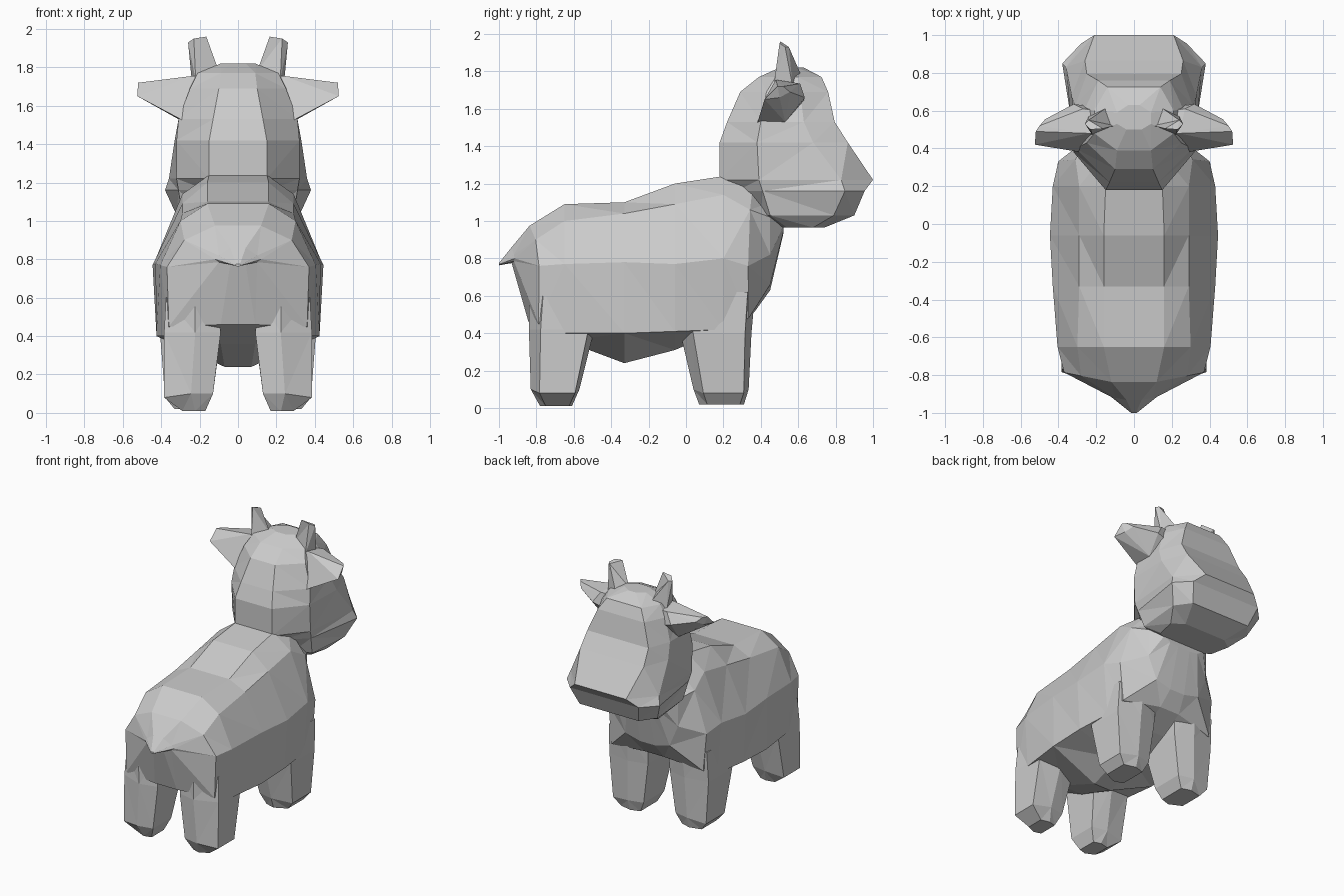
import bpy, bmesh


def loft(name, rings, side=1):
    """Skin closed rings of 3D points, cap both ends; side=-1 mirrors in x."""
    bm = bmesh.new()
    loops = [[bm.verts.new((x * side, y, z)) for x, y, z in r] for r in rings]
    n = len(loops[0])
    for a, b in zip(loops, loops[1:]):
        for i in range(n):
            j = (i + 1) % n
            bm.faces.new((a[i], a[j], b[j], b[i]))
    bm.faces.new(loops[0])
    bm.faces.new(loops[-1])
    bmesh.ops.triangulate(bm, faces=bm.faces)
    bmesh.ops.recalc_face_normals(bm, faces=bm.faces)
    me = bpy.data.meshes.new(name)
    bm.to_mesh(me)
    bm.free()
    ob = bpy.data.objects.new(name, me)
    bpy.context.collection.objects.link(ob)
    return ob


def mirrored(half):
    return half + [(-x, y, z) for x, y, z in reversed(half)]


# Body: sections from tail to chest (y, sweep of y with x, half outline (x, z) top to belly)
body = [
    (-1.00, 0, [(.01, .775), (.015, .77), (.015, .768), (.01, .765), (.005, .763)]),
    (-0.94, .2, [(.04, .86), (.10, .82), (.12, .80), (.10, .785), (.04, .775)]),
    (-0.86, .2, [(.12, .975), (.28, .90), (.37, .76), (.36, .45), (.09, .46)]),
    (-0.65, 0, [(.16, 1.09), (.30, 1.00), (.405, .77), (.385, .40), (.09, .36)]),
    (-0.33, 0, [(.16, 1.10), (.29, 1.04), (.43, .78), (.425, .40), (.07, .24)]),
    (-0.06, 0, [(.16, 1.20), (.29, 1.09), (.445, .77), (.425, .41), (.08, .31)]),
    (0.20, 0, [(.15, 1.24), (.29, 1.14), (.43, .80), (.40, .42), (.08, .43)]),
    (0.38, -.12, [(.16, 1.22), (.31, 1.06), (.40, .76), (.375, .48), (.08, .52)]),
    (0.45, 0, [(.15, 1.10), (.25, 1.02), (.25, .82), (.18, .66), (.06, .63)]),
    (0.52, 0, [(.10, 1.06), (.17, 1.02), (.17, .97), (.12, .94), (.05, .93)]),
]
loft("body", [mirrored([(x, y + k * x, z) for x, z in half]) for y, k, half in body])

# Head: horizontal sections from jaw to crown, half outline (x, y) back to front
head = [
    (0.965, [(.14, .50), (.22, .54), (.25, .68), (.17, .74)]),
    (1.03, [(.17, .40), (.29, .45), (.32, .79), (.24, .90)]),
    (1.16, [(.16, .27), (.31, .41), (.38, .85), (.28, .955)]),
    (1.22, [(.15, .18), (.32, .39), (.36, .83), (.21, 1.00)]),
    (1.42, [(.15, .18), (.32, .38), (.33, .68), (.26, .865)]),
    (1.53, [(.13, .22), (.31, .40), (.31, .63), (.25, .795)]),
    (1.69, [(.10, .29), (.25, .43), (.26, .61), (.19, .76)]),
    (1.77, [(.09, .39), (.21, .48), (.21, .60), (.14, .725)]),
    (1.82, [(.04, .50), (.09, .53), (.09, .59), (.03, .63)]),
]
loft("head", [mirrored([(x, y, z) for x, y in half]) for z, half in head])


# Legs: six-sided sections (x0, x1, y0, y1, z) with chamfered outer corners
def leg_ring(x0, x1, y0, y1, z, tilt=0):
    xm, c = x0 * .55 + x1 * .45, (y1 - y0) * .18
    return [(x0, y0 + c / 2, z), (xm, y0, z), (x1, y0 + c, z - tilt / 2),
            (x1, y1 - c / 2, z - tilt / 2), (xm, y1, z), (x0, y1 - c / 2, z)]


legs = {
    "rear_leg": [(.10, .375, -.84, -.42, .60), (.09, .385, -.84, -.49, .42),
                 (.13, .385, -.83, -.57, .10, .04), (.17, .29, -.78, -.61, .01)],
    "front_leg": [(.08, .40, -.08, .37, .62), (.09, .405, -.03, .35, .40),
                  (.13, .38, .04, .335, .10, .04), (.17, .33, .07, .31, .02)],
}
for s, label in ((1, "right"), (-1, "left")):
    for name, rings in legs.items():
        loft(f"{label}_{name}", [leg_ring(*r) for r in rings], s)

    # Ears: wide at the skull, tapering outward to a blunt tip
    loft(f"{label}_ear", [
        [(.18, .40, 1.54), (.16, .47, 1.75), (.18, .60, 1.73), (.20, .62, 1.62), (.22, .52, 1.54)],
        [(.28, .38, 1.52), (.24, .48, 1.755), (.27, .61, 1.735), (.32, .635, 1.66), (.31, .53, 1.53)],
        [(.525, .42, 1.65), (.52, .49, 1.72), (.50, .52, 1.72), (.47, .555, 1.69), (.50, .50, 1.66)],
    ], s)

    # Horns: short tapered stubs leaning outward
    loft(f"{label}_horn", [
        [(.10, .52, 1.78), (.22, .47, 1.73), (.24, .57, 1.72), (.14, .62, 1.77)],
        [(.165, .505, 1.96), (.23, .50, 1.95), (.26, .53, 1.93), (.24, .55, 1.93)],
    ], s)
